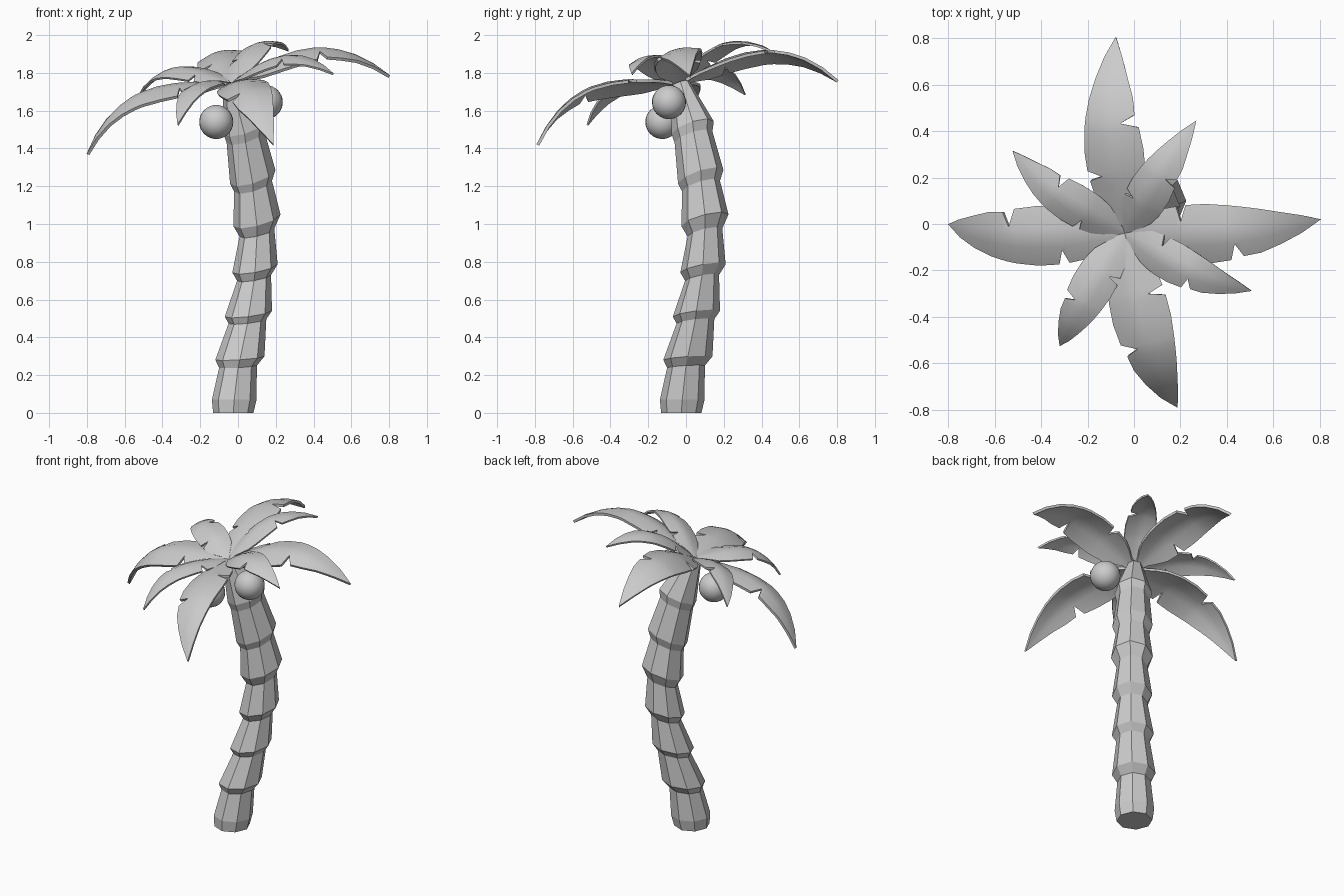
import bpy, bmesh
from math import cos, sin, pi, radians
from mathutils import Matrix, Vector

if "Cube" in bpy.data.objects:
    bpy.data.objects.remove(bpy.data.objects["Cube"])


def finish(bm, name, smooth=None):
    bmesh.ops.recalc_face_normals(bm, faces=bm.faces)
    mesh = bpy.data.meshes.new(name)
    bm.to_mesh(mesh)
    bm.free()
    ob = bpy.data.objects.new(name, mesh)
    bpy.context.collection.objects.link(ob)
    if smooth:
        bpy.ops.object.select_all(action='DESELECT')
        ob.select_set(True)
        bpy.context.view_layer.objects.active = ob
        bpy.ops.object.shade_smooth_by_angle(angle=radians(smooth))
    return ob


# Trunk: stacked flared eight-sided segments, bending in the x = y plane
RINGS = [(-.025, 0, .107), (-.02, .07, .118), (0, .245, .10), (.01, .29, .13),
         (.05, .485, .10), (.055, .525, .125), (.085, .715, .09), (.09, .765, .12),
         (.10, .955, .092), (.10, 1.02, .125), (.08, 1.20, .10), (.078, 1.25, .12),
         (.04, 1.46, .10), (.035, 1.51, .112), (-.03, 1.74, .05)]
bm = bmesh.new()
loops = []
for p, z, r in RINGS:
    slope = min(.3, .24 * z) if z > .1 else 0
    loop = []
    for i in range(8):
        c, s = r * cos(i * pi / 4), r * sin(i * pi / 4)
        loop.append(bm.verts.new((p + c, p + s, z + slope * (c + s))))
    loops.append(loop)
for a, b in zip(loops, loops[1:]):
    for i in range(8):
        j = (i + 1) % 8
        bm.faces.new((a[i], a[j], b[j], b[i]))
bm.faces.new(loops[0])
bm.faces.new(loops[-1])
finish(bm, "trunk")

# Leaf stations: distance along rib, smooth half width, left edge, right edge
LEAF = [(0, .02, .02, .02), (.06, .04, .04, .04), (.11, .075, .075, .075),
        (.17, .108, .108, .108), (.245, .125, .122, .125), (.268, .128, .06, .128),
        (.29, .13, .128, .13), (.38, .132, .132, .132), (.475, .123, .123, .12),
        (.50, .119, .119, .045), (.53, .114, .114, .105), (.60, .098, .098, .098),
        (.68, .072, .072, .072), (.76, .04, .04, .04), (.83, 0, 0, 0)]
CROWN = Vector((-.04, -.04, 1.745))
AXIS = Vector((-.24, -.24, .943)).normalized()
TILT = Vector((0, 0, 1)).rotation_difference(AXIS).to_matrix().to_4x4()


def leaf(name, azimuth, scale, pitch):
    bm = bmesh.new()
    rows = []
    for x, w, left, right in LEAF:
        t = x / .83
        rib = .227 * t + .096 * t ** 2 - .501 * t ** 3
        rows.append([bm.verts.new((x, y, rib - 2.0 * y * y))
                     for y in (-right, -.33 * w, 0, .33 * w, left)])
    for a, b in zip(rows, rows[1:]):
        for i in range(4):
            bm.faces.new((a[i], b[i], b[i + 1], a[i + 1]))
    bmesh.ops.remove_doubles(bm, verts=bm.verts, dist=1e-5)
    bmesh.ops.recalc_face_normals(bm, faces=bm.faces)
    bmesh.ops.solidify(bm, geom=bm.faces[:], thickness=.016)
    bm.transform(Matrix.Translation(CROWN) @ TILT
                 @ Matrix.Rotation(radians(azimuth), 4, 'Z')
                 @ Matrix.Rotation(radians(-pitch), 4, 'Y')
                 @ Matrix.Scale(scale, 4))
    finish(bm, name, 40)


# Four long leaves and four shorter raised ones
for i, az in enumerate((3, 94, 182, 281.5)):
    leaf(f"long_leaf_{i + 1}", az, 1, 0)
for i, az in enumerate((57, 145, 239, 336)):
    leaf(f"short_leaf_{i + 1}", az, .71, 10)

# Coconuts
for i, pos in enumerate(((-.115, -.125, 1.54), (.147, -.09, 1.645))):
    bm = bmesh.new()
    bmesh.ops.create_uvsphere(bm, u_segments=24, v_segments=16, radius=.09,
                              matrix=Matrix.Translation(pos))
    finish(bm, f"coconut_{i + 1}", 60)
